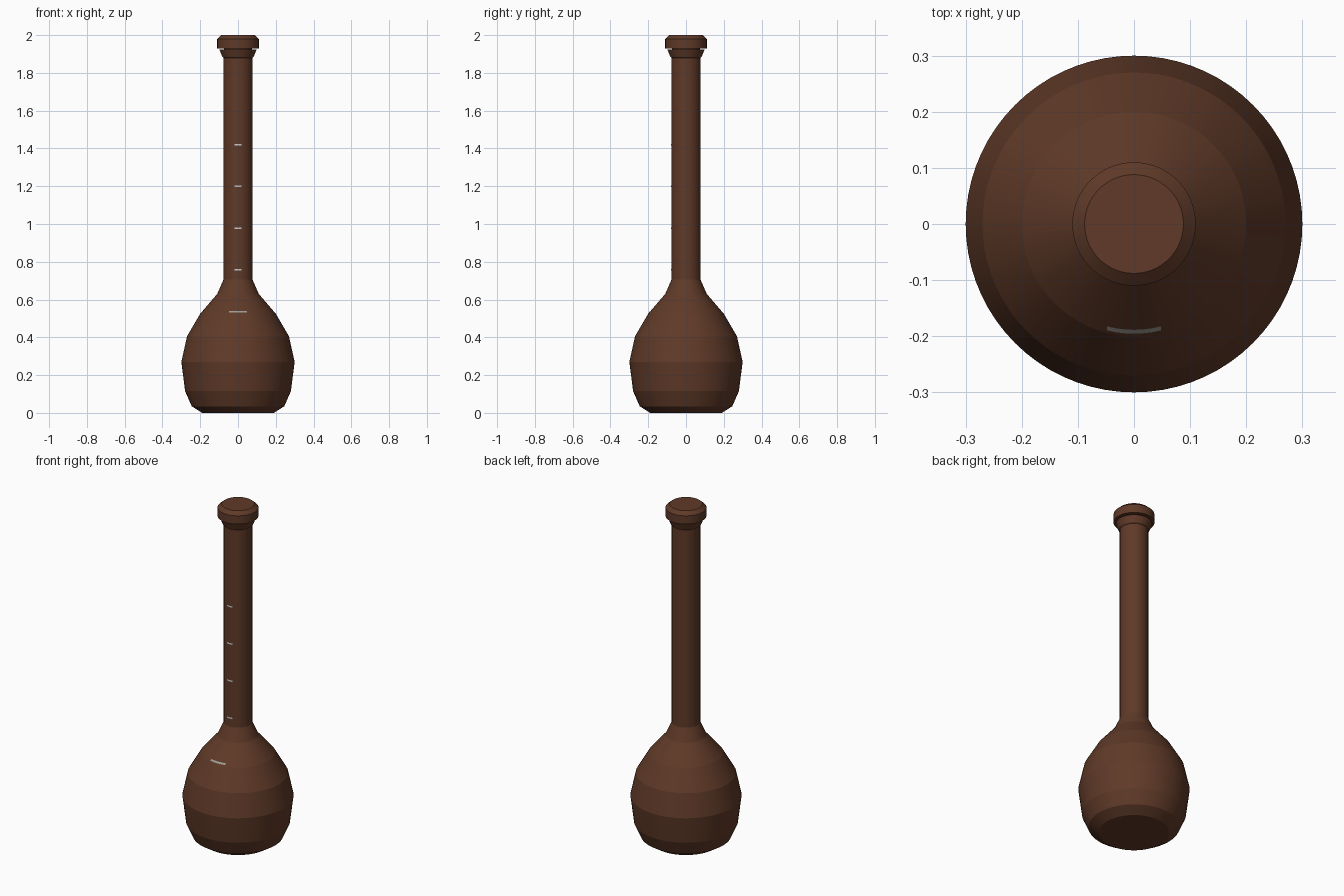
import bpy, bmesh, math

if "Cube" in bpy.data.objects:
    bpy.data.objects.remove(bpy.data.objects["Cube"])

SEG = 72


def material(name, rgb):
    m = bpy.data.materials.new(name)
    m.diffuse_color = (*rgb, 1)
    m.use_nodes = True
    m.node_tree.nodes["Principled BSDF"].inputs["Base Color"].default_value = m.diffuse_color
    return m


amber = material("amber_glass", (0.115, 0.042, 0.021))
white = material("white_mark", (0.85, 0.85, 0.83))
grey = material("grey_mark", (0.35, 0.33, 0.3))


def finish(name, bm, mat, angle=8):
    bmesh.ops.recalc_face_normals(bm, faces=bm.faces)
    me = bpy.data.meshes.new(name)
    bm.to_mesh(me)
    bm.free()
    ob = bpy.data.objects.new(name, me)
    bpy.context.collection.objects.link(ob)
    me.materials.append(mat)
    bpy.ops.object.select_all(action='DESELECT')
    ob.select_set(True)
    bpy.context.view_layer.objects.active = ob
    bpy.ops.object.shade_smooth_by_angle(angle=math.radians(angle))
    return ob


def lathe(name, profile, mat):
    """Revolve (radius, z) points about z and close both ends."""
    bm = bmesh.new()
    rings = []
    for r, z in profile:
        rings.append([bm.verts.new((r * math.cos(2 * math.pi * i / SEG),
                                    r * math.sin(2 * math.pi * i / SEG), z))
                      for i in range(SEG)])
    for a, b in zip(rings, rings[1:]):
        for i in range(SEG):
            j = (i + 1) % SEG
            bm.faces.new((a[i], a[j], b[j], b[i]))
    bm.faces.new(rings[0])
    bm.faces.new(rings[-1])
    return finish(name, bm, mat)


def mark(name, z, half_width, height, radius, slope, mat):
    """Thin printed strip wrapped on the front of the glass."""
    bm = bmesh.new()
    rows = []
    n = 6
    for s in (-0.5, 0.5):
        r = radius + slope * s * height + 0.0015
        row = []
        for i in range(n + 1):
            x = half_width * (2 * i / n - 1)
            row.append(bm.verts.new((x, -math.sqrt(r * r - x * x), z + s * height)))
        rows.append(row)
    for i in range(n):
        bm.faces.new((rows[0][i], rows[0][i + 1], rows[1][i + 1], rows[1][i]))
    bmesh.ops.solidify(bm, geom=bm.faces[:], thickness=0.002)
    return finish(name, bm, mat, 30)


# Flask body: flat base, bulb, shoulder, long neck and flared lip
lathe("flask_body", [
    (0.19, 0.0), (0.245, 0.035), (0.28, 0.115), (0.30, 0.27), (0.27, 0.405),
    (0.20, 0.525), (0.11, 0.63), (0.077, 0.705), (0.077, 1.88),
    (0.083, 1.885), (0.098, 1.923)], amber)

# Stopper: plug hidden in the neck, wide rim, bevelled top
lathe("stopper", [
    (0.07, 1.90), (0.075, 1.93), (0.11, 1.93), (0.11, 1.98), (0.088, 2.0)], amber)

# Graduation marks on the neck
for k in range(4):
    mark(f"neck_mark_{k + 1}", 0.757 + 0.221 * k, 0.018, 0.008, 0.077, 0, white)

# Fill line on the shoulder
mark("fill_line", 0.536, 0.048, 0.008, 0.1906, -0.857, grey)
